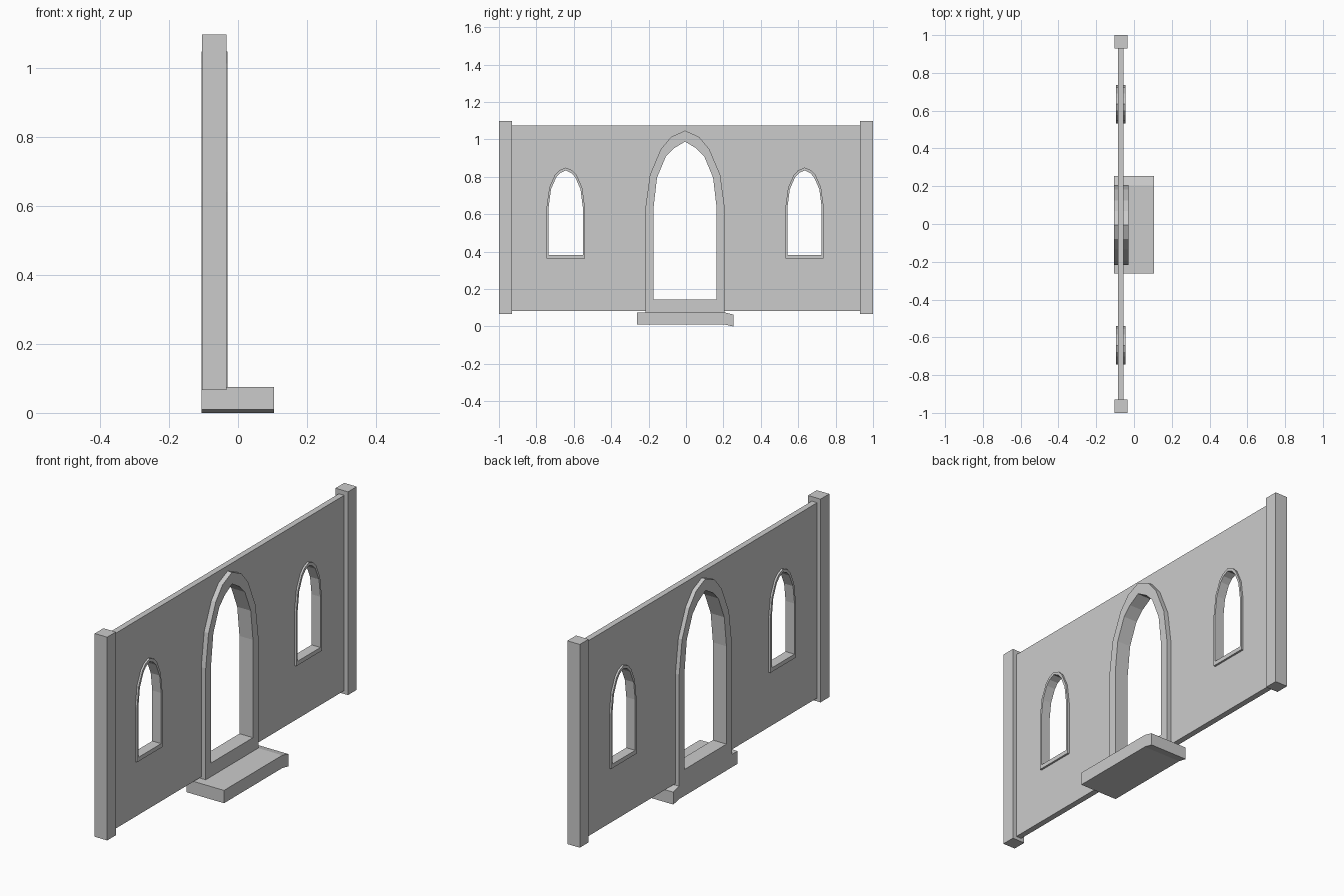
import bpy
from mathutils import Matrix

if "Cube" in bpy.data.objects:
    bpy.data.objects.remove(bpy.data.objects["Cube"])

# local (x, y, z) -> world (y, z, x): profiles are drawn in the wall plane
WALL_PLANE = Matrix(((0, 0, 1, 0), (1, 0, 0, 0), (0, 1, 0, 0), (0, 0, 0, 1)))


def plate(name, loops, x0, x1):
    """Extrude filled (y, z) loops from x0 to x1; inner loops become holes."""
    cu = bpy.data.curves.new(name, 'CURVE')
    cu.dimensions = '2D'
    cu.fill_mode = 'BOTH'
    cu.extrude = (x1 - x0) / 2
    for loop in loops:
        sp = cu.splines.new('POLY')
        sp.points.add(len(loop) - 1)
        for p, (y, z) in zip(sp.points, loop):
            p.co = (y, z, 0, 1)
        sp.use_cyclic_u = True
        sp.use_smooth = False
    ob = bpy.data.objects.new(name, cu)
    bpy.context.collection.objects.link(ob)
    ob.matrix_world = Matrix.Translation(((x0 + x1) / 2, 0, 0)) @ WALL_PLANE
    bpy.ops.object.select_all(action='DESELECT')
    ob.select_set(True)
    bpy.context.view_layer.objects.active = ob
    bpy.ops.object.convert(target='MESH')
    bpy.ops.object.shade_flat()
    return ob


def arch(cy, bottom, half):
    """Pointed-arch loop mirrored from half-profile (dy, z) points, last = apex."""
    right = [(half[0][0], bottom)] + half
    left = [(-d, z) for d, z in reversed(right[:-1])]
    return [(cy + d, z) for d, z in right + left]


def between(a, b):
    return [((p[0] + q[0]) / 2, (p[1] + q[1]) / 2) for p, q in zip(a, b)]


def rect(y0, y1, z0, z1):
    return [(y0, z0), (y1, z0), (y1, z1), (y0, z1)]


holes = []

# Door frame
outer = arch(-0.005, 0.075, [(.211, .64), (.188, .81), (.13, .947), (.075, 1.013), (0, 1.047)])
inner = arch(-0.005, 0.144, [(.168, .64), (.15, .795), (.103, .908), (.06, .952), (0, .988)])
plate("door_frame", [outer, inner], -0.106, -0.03)
holes.append(between(outer, inner))

# Window frames
for name, cy in (("window_frame_left", -0.643), ("window_frame_right", 0.634)):
    outer = arch(cy, 0.362, [(.102, .64), (.088, .743), (.058, .81), (.034, .835), (0, .849)])
    inner = arch(cy, 0.383, [(.091, .64), (.079, .733), (.051, .797), (.03, .82), (0, .834)])
    plate(name, [outer, inner], -0.095, -0.045)
    holes.append(between(outer, inner))

# Wall panel with openings
plate("wall", [rect(-0.95, 0.95, 0.083, 1.074)] + holes, -0.085, -0.055)

# End posts
plate("post_left", [rect(-1, -0.93, 0.066, 1.097)], -0.104, -0.034)
plate("post_right", [rect(0.93, 1, 0.066, 1.097)], -0.104, -0.034)

# Door step with slightly sagging end
plate("door_step", [[(-0.262, 0.01), (0.205, 0.01), (0.253, 0.0), (0.253, 0.063),
                     (0.205, 0.075), (-0.262, 0.075)]], -0.106, 0.105)
